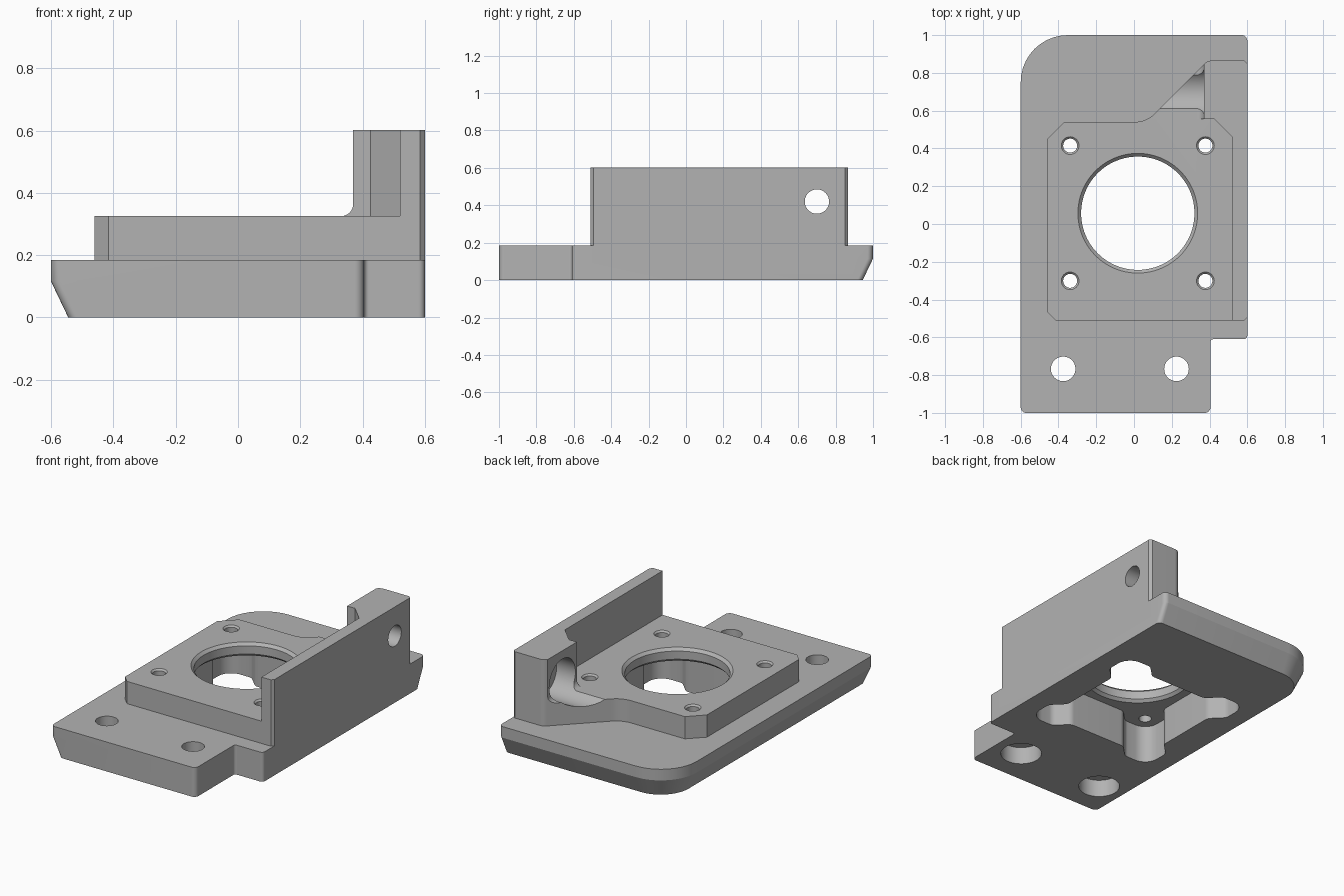
import bpy, bmesh
from math import cos, sin, tan, pi
from mathutils import Vector

if "Cube" in bpy.data.objects:
    bpy.data.objects.remove(bpy.data.objects["Cube"])

grey = bpy.data.materials.new("machined_grey")
grey.use_nodes = True
grey.diffuse_color = (0.45, 0.45, 0.45, 1)
grey.node_tree.nodes["Principled BSDF"].inputs["Base Color"].default_value = (0.45, 0.45, 0.45, 1)


def rounded(corners, steps=10):
    """Outline from (x, y, radius) corners, each rounded by a tangent arc."""
    out = []
    for i, (x, y, r) in enumerate(corners):
        p = Vector((x, y))
        if not r:
            out.append(p)
            continue
        a = (Vector(corners[i - 1][:2]) - p).normalized()
        b = (Vector(corners[(i + 1) % len(corners)][:2]) - p).normalized()
        half = a.angle(b) / 2
        centre = p + (a + b).normalized() * r / sin(half)
        start = p + a * r / tan(half) - centre
        end = p + b * r / tan(half) - centre
        turn = start.angle_signed(end)
        for k in range(steps + 1):
            t = -turn * k / steps
            out.append(centre + Vector((start.x * cos(t) - start.y * sin(t),
                                        start.x * sin(t) + start.y * cos(t))))
    return out


def loft(name, rings):
    """Closed solid through rings of equal point count."""
    bm = bmesh.new()
    loops = [[bm.verts.new(p) for p in ring] for ring in rings]
    n = len(loops[0])
    for low, high in zip(loops, loops[1:]):
        for i in range(n):
            j = (i + 1) % n
            bm.faces.new((low[i], low[j], high[j], high[i]))
    bm.faces.new(loops[0][::-1])
    bm.faces.new(loops[-1])
    bmesh.ops.recalc_face_normals(bm, faces=bm.faces)
    mesh = bpy.data.meshes.new(name)
    bm.to_mesh(mesh)
    bm.free()
    mesh.materials.append(grey)
    obj = bpy.data.objects.new(name, mesh)
    bpy.context.collection.objects.link(obj)
    return obj


def prism(name, outline, z0, z1):
    return loft(name, [[(p[0], p[1], z) for p in outline] for z in (z0, z1)])


def bore(name, profile, u, v, along_x=False, sides=64):
    """Turned solid from (radius, height) pairs, standing on z or lying on x."""
    rings = []
    for r, h in profile:
        ring = []
        for k in range(sides):
            a = 2 * pi * k / sides
            p, q = u + r * cos(a), v + r * sin(a)
            ring.append((h, p, q) if along_x else (p, q, h))
        rings.append(ring)
    return loft(name, rings)


def combine(target, tool, operation="DIFFERENCE"):
    mod = target.modifiers.new(tool.name, "BOOLEAN")
    mod.operation, mod.solver, mod.object = operation, "EXACT", tool
    tool.hide_render = True
    bpy.context.view_layer.objects.active = target
    bpy.ops.object.modifier_apply(modifier=mod.name)
    bpy.data.objects.remove(tool)


# Base plate, undercut along its left-hand and back edges
def base_outline(inset):
    return rounded([(-0.6 + inset, -1, 0.03), (0.405, -1, 0.03), (0.405, -0.61, 0.015),
                    (0.6, -0.61, 0.02), (0.6, 1 - inset, 0.03),
                    (-0.6 + inset, 1 - inset, 0.25 - inset)])


levels = [(0.055, 0), (0, 0.115), (0, 0.185)]
bracket = loft("mounting_bracket", [[(p.x, p.y, z) for p in base_outline(i)] for i, z in levels])

# Raised pad with side wall and corner block, carved from one prism
pad = prism("raised_pad", rounded([
    (-0.46, -0.465, 0), (-0.415, -0.51, 0), (0.585, -0.51, 0), (0.6, -0.495, 0),
    (0.6, 0.85, 0), (0.585, 0.865, 0), (0.39, 0.865, 0.05), (0.065, 0.54, 0.15),
    (-0.37, 0.54, 0), (-0.46, 0.45, 0)]), 0.1, 0.602)

# Clearance left of the block, with a fillet at its foot
section = rounded([(-1, 0.325, 0), (0.37, 0.325, 0.04), (0.37, 0.8, 0), (-1, 0.8, 0)])
combine(pad, loft("block_relief", [[(p.x, y, p.y) for p in section] for y in (-1.2, 1.2)]))
# Clearance beside the thin wall
combine(pad, prism("wall_relief", [(0, -1), (0.52, -1), (0.52, 0.46), (0.425, 0.555), (0, 0.555)],
                   0.325, 0.8))
combine(bracket, pad, "UNION")

# Underside pocket with a rounded lobe at each screw
cx, cy = 0.02, 0.057
lobe = [(0.37, 0.2, 0.05), (0.45, 0.28, 0.05), (0.45, 0.45, 0.09), (0.28, 0.45, 0.05), (0.2, 0.37, 0.05)]
pocket = []
for turn in range(4):
    pocket += [(cx + x, cy + y, r) for x, y, r in lobe]
    lobe = [(-y, x, r) for x, y, r in lobe]
combine(bracket, prism("pocket", rounded(pocket, 8), -0.1, 0.24))

# Central opening, chamfered at both ends
combine(bracket, bore("centre_bore", [(0.317, 0.2), (0.317, 0.24), (0.3, 0.257), (0.3, 0.308),
                                      (0.337, 0.345)], cx, cy, sides=96))

# Four screw holes and two counterbored mounting holes
for sx in (-1, 1):
    for sy in (-1, 1):
        combine(bracket, bore("screw_hole", [(0.037, 0.15), (0.037, 0.315), (0.067, 0.345)],
                              cx + sx * 0.358, cy + sy * 0.358, sides=32))
    combine(bracket, bore("mounting_hole", [(0.12, -0.1), (0.12, 0.11), (0.065, 0.11), (0.065, 0.3)],
                          -0.075 + sx * 0.3, -0.767, sides=48))

# Cross hole through the block, wide on the inside
combine(bracket, bore("cross_hole", [(0.13, 0.1), (0.13, 0.5), (0.065, 0.5), (0.065, 0.8)],
                      0.7, 0.42, along_x=True))

bpy.ops.object.select_all(action="DESELECT")
bracket.select_set(True)
bpy.context.view_layer.objects.active = bracket
bpy.ops.object.shade_smooth_by_angle(angle=pi / 9)
